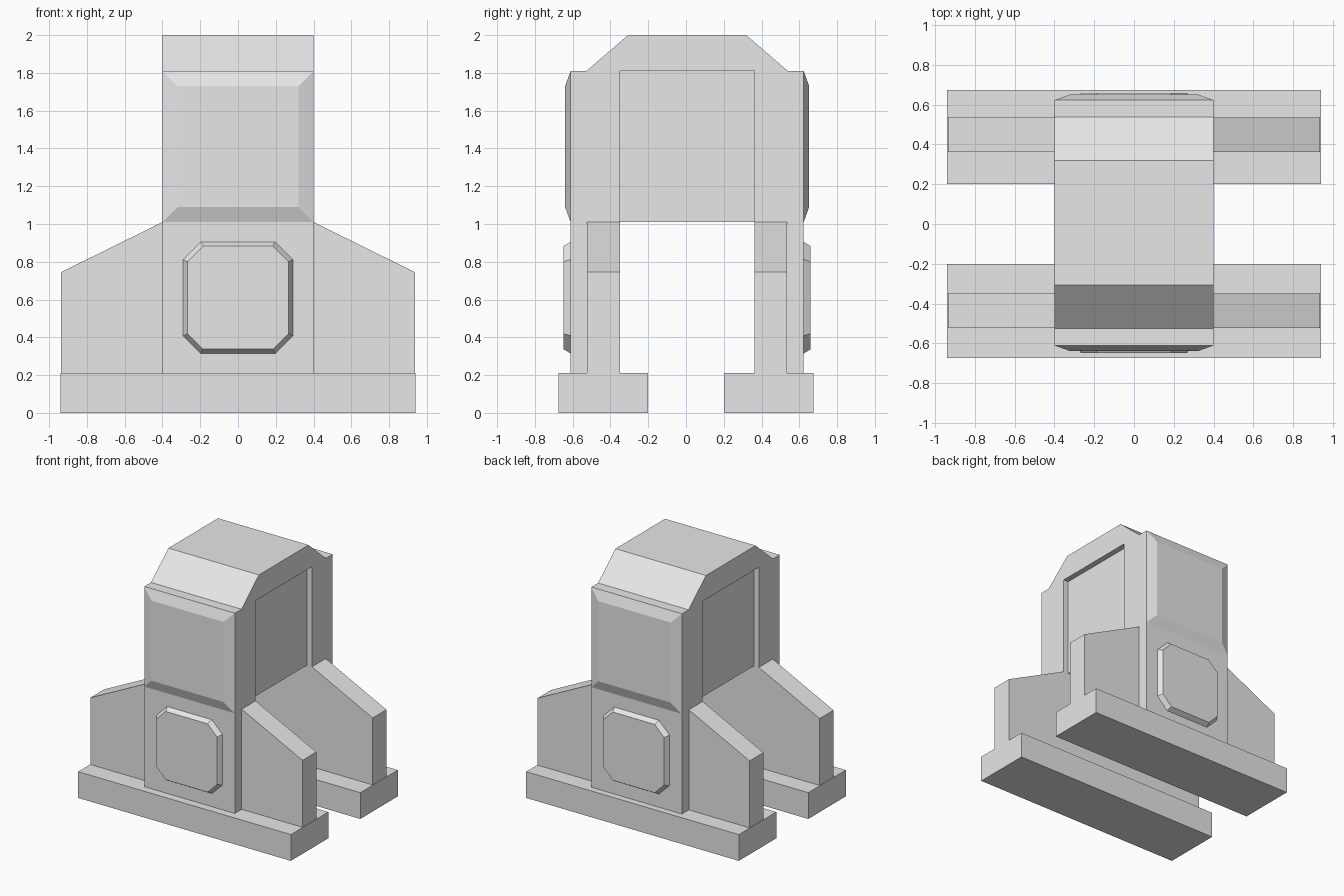
import bpy, bmesh
from mathutils import Vector

cube = bpy.data.objects.get("Cube")
if cube:
    bpy.data.objects.remove(cube, do_unlink=True)

grey = bpy.data.materials.new("plain_grey")
grey.use_nodes = True
COLOR = (0.8, 0.8, 0.8, 1)
grey.diffuse_color = COLOR
grey.node_tree.nodes["Principled BSDF"].inputs["Base Color"].default_value = COLOR

SHIFT = 0.006      # body sits slightly behind the base centre
HALF = 0.4         # half width of the body
BODY_Y = 0.617     # outer face of the body
LEG_Y = 0.356      # inner face of the legs
FOOT_TOP = 0.21
WAIST = 1.01
SHOULDER = 1.81


def loft(name, lower, upper):
    """Solid between two matching outlines of 3D points."""
    bm = bmesh.new()
    a = [bm.verts.new(p) for p in lower]
    b = [bm.verts.new(p) for p in upper]
    bm.faces.new(a)
    bm.faces.new(b)
    for i in range(len(a)):
        j = (i + 1) % len(a)
        bm.faces.new((a[i], a[j], b[j], b[i]))
    bmesh.ops.recalc_face_normals(bm, faces=bm.faces)
    mesh = bpy.data.meshes.new(name)
    bm.to_mesh(mesh)
    bm.free()
    mesh.materials.append(grey)
    obj = bpy.data.objects.new(name, mesh)
    bpy.context.collection.objects.link(obj)
    return obj


def along_x(name, profile, x0, x1):
    return loft(name, [(x0, y, z) for y, z in profile], [(x1, y, z) for y, z in profile])


def along_y(name, outer, y0, y1, inner=None):
    return loft(name, [(x, y0, z) for x, z in outer], [(x, y1, z) for x, z in inner or outer])


def rect(x, z0, z1):
    return [(-x, z0), (x, z0), (x, z1), (-x, z1)]


def octagon(x, z0, z1, cut):
    half = [(x - cut, z0), (x, z0 + cut), (x, z1 - cut), (x - cut, z1)]
    return half + [(-px, pz) for px, pz in reversed(half)]


# Arch-shaped body: two legs joined by a sloped roof
half = [(LEG_Y, SHOULDER), (LEG_Y, FOOT_TOP), (BODY_Y, FOOT_TOP),
        (BODY_Y, SHOULDER), (0.533, SHOULDER), (0.313, 2.0)]
arch = half + [(-y, z) for y, z in reversed(half)]
along_x("body_arch", [(y + SHIFT, z) for y, z in arch], -HALF, HALF)

# Core block, recessed at both sides
core = [(-LEG_Y, WAIST), (LEG_Y, WAIST), (LEG_Y, SHOULDER), (-LEG_Y, SHOULDER)]
along_x("recessed_core", [(y + SHIFT, z) for y, z in core], -0.355, 0.355)

for side, s in (("front", -1), ("back", 1)):
    # Long foot beam
    along_y(side + "_foot", rect(0.94, 0, FOOT_TOP), s * 0.202, s * 0.675)

    # Sloped buttresses
    for hand, m in (("right", -1), ("left", 1)):
        wing = [(m * HALF, FOOT_TOP), (m * 0.937, FOOT_TOP), (m * 0.937, 0.745), (m * HALF, WAIST)]
        along_y(f"{side}_{hand}_buttress", wing, s * LEG_Y + SHIFT, s * 0.53 + SHIFT)

    # Bevelled upper panel
    face = s * BODY_Y + SHIFT
    along_y(side + "_upper_panel", rect(HALF, WAIST, SHOULDER), face, face + s * 0.029,
            rect(0.32, 1.09, 1.73))

    # Eight-sided hatch
    along_y(side + "_hatch", octagon(0.29, 0.315, 0.905, 0.093), face, face + s * 0.037,
            octagon(0.268, 0.337, 0.883, 0.083))
